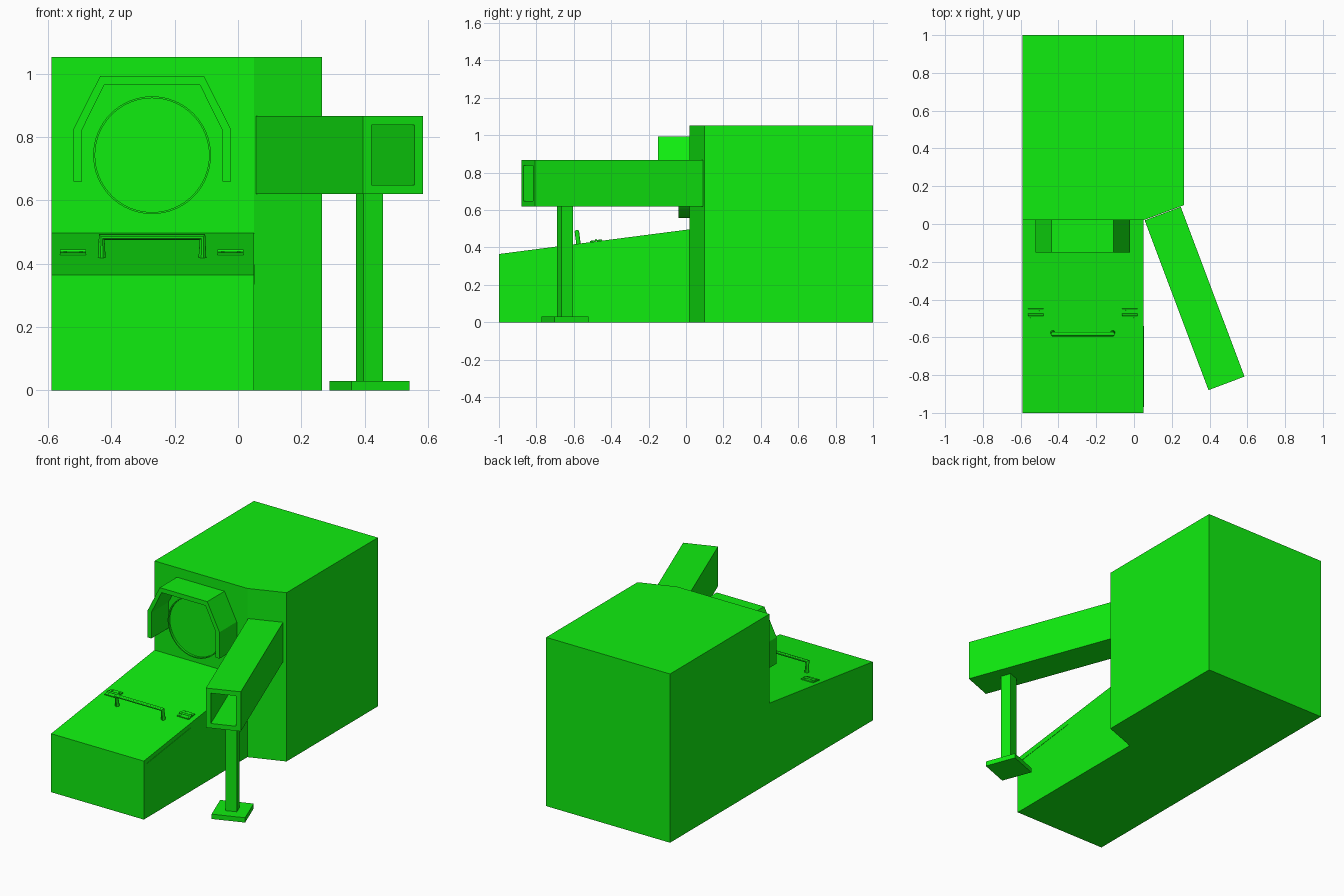
import bpy, bmesh, math
from mathutils import Matrix, Vector

if "Cube" in bpy.data.objects:
    bpy.data.objects.remove(bpy.data.objects["Cube"])

green = bpy.data.materials.new("green")
green.diffuse_color = (0.005, 0.85, 0.005, 1)
green.use_nodes = True
green.node_tree.nodes["Principled BSDF"].inputs["Base Color"].default_value = green.diffuse_color

TURN = math.radians(20.6)                      # swing of the side arm
SLOPE = math.atan2(0.132, 1.02)                # tilt of the table top


def finish(name, bm, matrix=None):
    if matrix:
        bm.transform(matrix)
    bmesh.ops.recalc_face_normals(bm, faces=bm.faces)
    me = bpy.data.meshes.new(name)
    bm.to_mesh(me)
    bm.free()
    ob = bpy.data.objects.new(name, me)
    bpy.context.collection.objects.link(ob)
    me.materials.append(green)
    return ob


def place(axis, a, b, d):
    return {"x": (d, a, b), "y": (a, d, b), "z": (a, b, d)}[axis]


def prism(name, pts, axis, d0, d1, matrix=None):
    """Extrude a flat outline along an axis."""
    bm = bmesh.new()
    lo, hi = [[bm.verts.new(place(axis, a, b, d)) for a, b in pts] for d in (d0, d1)]
    bm.faces.new(lo)
    bm.faces.new(hi)
    n = len(pts)
    for i in range(n):
        j = (i + 1) % n
        bm.faces.new((lo[i], lo[j], hi[j], hi[i]))
    return finish(name, bm, matrix)


def ring(name, outer, inner, d0, d1, matrix=None):
    """Hollow tube along y between two outlines with equal point counts."""
    bm = bmesh.new()
    loops = [[bm.verts.new((a, d, b)) for a, b in pts]
             for pts, d in ((outer, d0), (outer, d1), (inner, d1), (inner, d0))]
    n = len(outer)
    for k in range(4):
        p, q = loops[k], loops[(k + 1) % 4]
        for i in range(n):
            j = (i + 1) % n
            bm.faces.new((p[i], p[j], q[j], q[i]))
    return finish(name, bm, matrix)


def rect(a0, a1, b0, b1):
    return [(a0, b0), (a1, b0), (a1, b1), (a0, b1)]


def circle(cx, cz, r, n=64):
    return [(cx + r * math.cos(2 * math.pi * i / n),
             cz + r * math.sin(2 * math.pi * i / n)) for i in range(n)]


def smooth(ob):
    bpy.ops.object.select_all(action="DESELECT")
    ob.select_set(True)
    bpy.context.view_layer.objects.active = ob
    bpy.ops.object.shade_smooth_by_angle(angle=math.radians(30))


# Cabinet with angled corner, and sloping table
prism("cabinet", [(-0.59, 0.02), (0.05, 0.02), (0.265, 0.10), (0.265, 1), (-0.59, 1)],
      "z", 0, 1.053)
prism("table", [(-1, 0), (0.02, 0), (0.02, 0.497), (-1, 0.365)], "x", -0.59, 0.05)
prism("table_side_strip", [(-0.97, 0.334), (-0.54, 0.391), (-0.54, 0.397), (-0.97, 0.340)],
      "x", 0.045, 0.052)

# Hood over the round port
CX = -0.2715
half = [(0.249, 0.66), (0.249, 0.825), (0.164, 0.993),
        (0.151, 0.965), (0.222, 0.822), (0.222, 0.66)]
hood = ([(CX + x, z) for x, z in half[:3]] + [(CX - x, z) for x, z in half[2::-1]]
        + [(CX - x, z) for x, z in half[:2:-1]] + [(CX + x, z) for x, z in half[3:]])
prism("hood", hood, "y", -0.15, 0.02)

# Round port: thin rim and recessed disc
smooth(ring("port_rim", circle(CX, 0.743, 0.186), circle(CX, 0.743, 0.18), -0.04, 0.02))
prism("port_disc", circle(CX, 0.743, 0.181), "y", -0.027, 0.02)

# Hollow side arm
arm_frame = Matrix.Translation((0.152, 0.055, 0)) @ Matrix.Rotation(TURN, 4, "Z")
ring("side_arm", rect(-0.102, 0.102, 0.62, 0.867), rect(-0.073, 0.073, 0.649, 0.838),
     -0.96, 0, arm_frame)

# Support leg and foot
leg_frame = Matrix.Translation((0.416, -0.647, 0)) @ Matrix.Rotation(TURN, 4, "Z")
for name, h, z0, z1 in (("support_leg", 0.033, 0.03, 0.62), ("support_foot", 0.098, 0, 0.03)):
    prism(name, rect(-h, h, -h, h), "z", z0, z1, leg_frame)


def on_table(x, y):
    """Frame lying on the table surface."""
    z = 0.365 + (y + 1) * 0.132 / 1.02
    return Matrix.Translation((x, y, z)) @ Matrix.Rotation(SLOPE, 4, "X")


# Grab handle bent from round bar
cu = bpy.data.curves.new("handle_path", "CURVE")
cu.dimensions = "3D"
cu.bevel_depth = 0.0125
cu.bevel_resolution = 3
cu.use_fill_caps = True
sp = cu.splines.new("POLY")
sp.points.add(3)
frame = on_table(CX, -0.575)
for p, (x, z) in zip(sp.points, [(-0.159, -0.006), (-0.159, 0.065), (0.159, 0.065), (0.159, -0.006)]):
    p.co = (*(frame @ Vector((x, 0, z))), 1)
tmp = bpy.data.objects.new("handle_path", cu)
bpy.context.collection.objects.link(tmp)
bpy.context.view_layer.update()
bm = bmesh.new()
bm.from_mesh(tmp.to_mesh())
tmp.to_mesh_clear()
bpy.data.objects.remove(tmp)
smooth(finish("handle", bm))

# Pair of hinges: two leaves, a barrel and four screws
for side, hx in (("left", -0.521), ("right", -0.023)):
    f = on_table(hx, -0.48)
    for part, y0, y1 in (("front", -0.032, -0.003), ("back", 0.003, 0.032)):
        prism(f"{side}_hinge_{part}_leaf", rect(-0.041, 0.041, y0, y1), "z", -0.002, 0.006, f)
        for sx in (-0.025, 0.025):
            yc = (y0 + y1) / 2 + math.copysign(0.003, y0 + y1)
            prism(f"{side}_hinge_screw", circle(sx, yc, 0.006, 12), "z", 0.004, 0.008, f)
    smooth(prism(f"{side}_hinge_barrel", circle(0, 0.007, 0.006, 16), "x", -0.041, 0.041, f))
